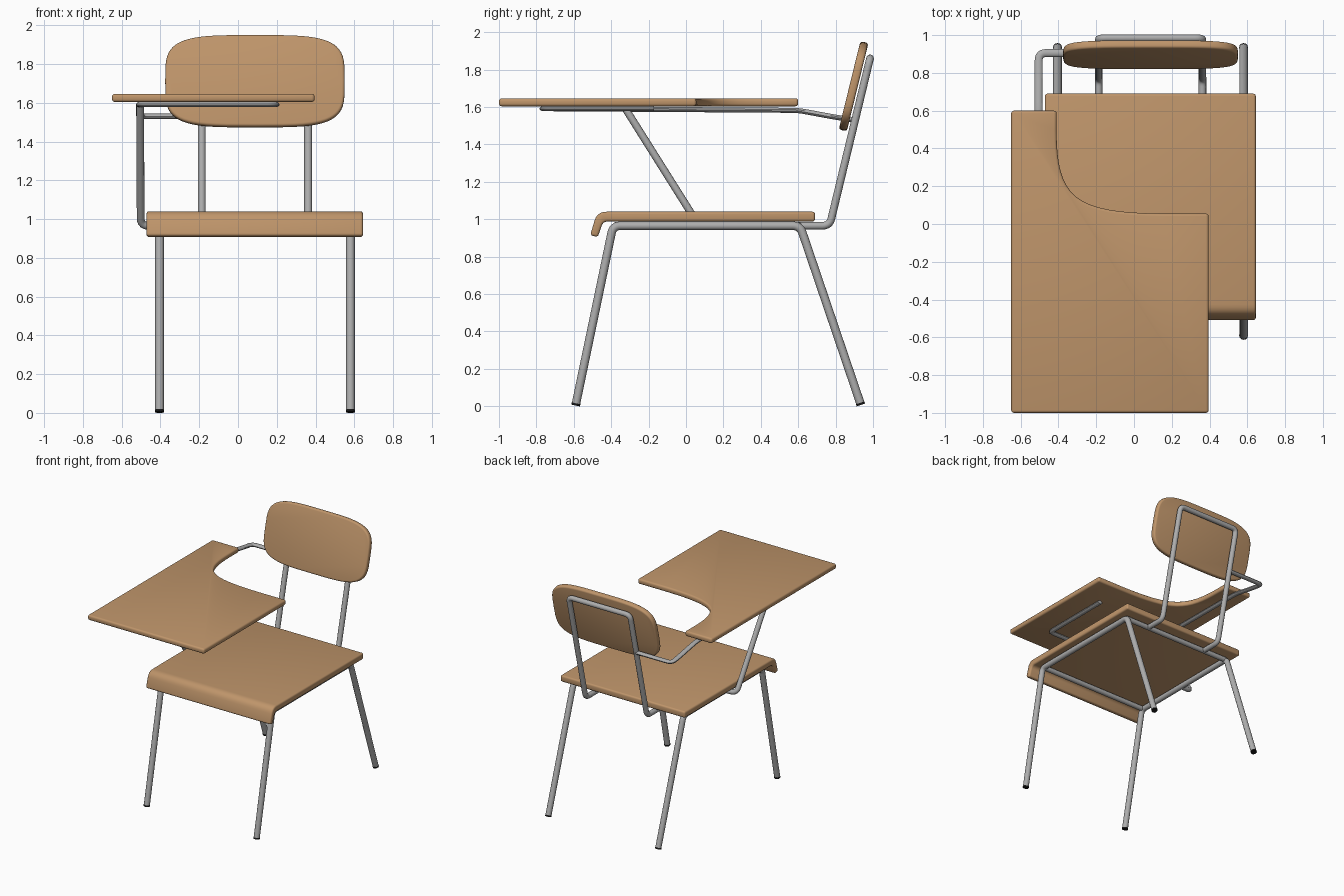
import bpy, bmesh, math
from mathutils import Vector

if "Cube" in bpy.data.objects:
    bpy.data.objects.remove(bpy.data.objects["Cube"])


def material(name, rgb):
    m = bpy.data.materials.new(name)
    m.diffuse_color = (*rgb, 1)
    m.use_nodes = True
    m.node_tree.nodes["Principled BSDF"].inputs["Base Color"].default_value = m.diffuse_color
    return m


WOOD = material("light wood", (0.52, 0.30, 0.145))
STEEL = material("grey steel", (0.42, 0.42, 0.42))
BLACK = material("black rubber", (0.008, 0.008, 0.008))


def activate(ob):
    bpy.ops.object.select_all(action='DESELECT')
    ob.select_set(True)
    bpy.context.view_layer.objects.active = ob


def rounded(points, radius, steps=6):
    """Polyline with its inner corners rounded off."""
    pts = [Vector(p) for p in points]
    out = [pts[0]]
    for a, b, c in zip(pts, pts[1:], pts[2:]):
        r = min(radius, (a - b).length * 0.45, (c - b).length * 0.45)
        p, q = b + (a - b).normalized() * r, b + (c - b).normalized() * r
        for i in range(steps + 1):
            t = i / steps
            out.append(p * (1 - t) ** 2 + b * 2 * t * (1 - t) + q * t * t)
    return out + [pts[-1]]


def tube(name, points, r, mat=STEEL, bend=0.04, flat=1.0):
    """Bent tube; flat < 1 squashes the section in height."""
    curve = bpy.data.curves.new(name, 'CURVE')
    curve.dimensions = '3D'
    curve.bevel_depth = r
    curve.bevel_resolution = 4
    curve.use_fill_caps = True
    path = rounded(points, bend)
    s = curve.splines.new('POLY')
    s.points.add(len(path) - 1)
    for sp, p in zip(s.points, path):
        sp.co = (p.x, p.y, p.z / flat, 1)
    curve.materials.append(mat)
    ob = bpy.data.objects.new(name, curve)
    bpy.context.collection.objects.link(ob)
    ob.scale.z = flat
    activate(ob)
    bpy.ops.object.convert(target='MESH')
    bpy.ops.object.transform_apply(location=False, rotation=False, scale=True)
    bpy.ops.object.shade_smooth_by_angle(angle=math.radians(40))
    return ob


def slab(name, outline, offset, bevel):
    """Wooden board: closed outline extruded by offset, with rounded edges."""
    bm = bmesh.new()
    face = bm.faces.new([bm.verts.new(p) for p in outline])
    ext = bmesh.ops.extrude_face_region(bm, geom=[face])
    verts = [v for v in ext['geom'] if isinstance(v, bmesh.types.BMVert)]
    bmesh.ops.translate(bm, vec=offset, verts=verts)
    bmesh.ops.recalc_face_normals(bm, faces=bm.faces)
    mesh = bpy.data.meshes.new(name)
    bm.to_mesh(mesh)
    bm.free()
    mesh.materials.append(WOOD)
    ob = bpy.data.objects.new(name, mesh)
    bpy.context.collection.objects.link(ob)
    mod = ob.modifiers.new("round edges", 'BEVEL')
    mod.width = bevel
    mod.segments = 3
    mod.angle_limit = math.radians(35)
    activate(ob)
    bpy.ops.object.modifier_apply(modifier=mod.name)
    bpy.ops.object.shade_smooth_by_angle(angle=math.radians(40))
    return ob


# Writing tablet with a curved cut-out for the sitter
P = [Vector(p) for p in ((-0.41, 0.5), (-0.41, 0.14), (-0.32, 0.06), (0.15, 0.055))]
cut = []
for i in range(17):
    t = i / 16
    cut.append(P[0] * (1 - t) ** 3 + P[1] * 3 * t * (1 - t) ** 2
               + P[2] * 3 * t * t * (1 - t) + P[3] * t ** 3)
plan = [(-0.65, -1), (-0.65, 0.6), (-0.41, 0.6)] + [tuple(c) for c in cut] \
    + [(0.395, 0.055), (0.395, -1)]
slab("writing_tablet", [(x, y, 1.604) for x, y in plan], (0, 0, 0.042), 0.014)

# Seat with a lip curling down at the front
top = rounded([(0, 0.69, 1.04), (0, -0.475, 1.04), (0, -0.512, 0.915)], 0.05)
under = rounded([(0, -0.472, 0.904), (0, -0.443, 0.988), (0, 0.69, 0.988)], 0.025)
slab("seat", [(-0.472, p.y, p.z) for p in top + under], (1.117, 0, 0), 0.013)

# Backrest: rounded, leaning backwards
MID = 0.0875
lean = math.atan(0.245)
normal = Vector((0, math.cos(lean), -math.sin(lean)))
up = Vector((0, math.sin(lean), math.cos(lean)))
centre = Vector((MID, 0.896, 1.711))
thick = 0.044
outline = []
for i in range(64):
    a = math.tau * i / 64
    c, s = math.cos(a), math.sin(a)
    u = 0.463 * math.copysign(abs(c) ** 0.5, c)
    v = 0.243 * math.copysign(abs(s) ** 0.5, s)
    outline.append(centre + Vector((u, 0, 0)) + up * v - normal * thick / 2)
slab("backrest", outline, normal * thick, 0.014)

# Leg frames: each side is one tube from front foot over the rail to back foot
RAIL = 0.965
for side, label in ((-1, "left"), (1, "right")):
    x = MID + side * 0.4925
    front, back = Vector((x, -0.59, 0.005)), Vector((x, 0.935, 0.008))
    knee_f, knee_b = Vector((x, -0.39, RAIL)), Vector((x, 0.61, RAIL))
    tube(label + "_leg_frame", [front, knee_f, knee_b, back], 0.0225)
    for end, knee, part in ((front, knee_f, "front"), (back, knee_b, "back")):
        tip = (knee - end).normalized()
        tube(f"{label}_{part}_foot", [end - tip * 0.001, end + tip * 0.011], 0.0235, BLACK)

# Cross bars below the seat
for name, y in (("front_cross_bar", -0.375), ("back_cross_bar", 0.6)):
    tube(name, [(MID - 0.4925, y, RAIL), (MID + 0.4925, y, RAIL)], 0.02)

# Back support hoop
xl, xr = MID - 0.2745, MID + 0.2745
tube("back_support", [(xl, 0.6, RAIL), (xl, 0.768, RAIL), (xl, 0.984, 1.86),
                      (xr, 0.984, 1.86), (xr, 0.768, RAIL), (xr, 0.6, RAIL)], 0.0205)

# Flattened arm from the backrest support to the underside of the tablet
tube("tablet_arm", [(xl, 0.905, 1.53), (-0.505, 0.905, 1.53), (-0.505, 0.8, 1.545),
                    (-0.505, 0.6, 1.582), (-0.505, -0.762, 1.591),
                    (0.193, -0.762, 1.591), (0.193, -0.17, 1.591)], 0.021, flat=0.65)

# Diagonal brace from the seat frame to the tablet
tube("tablet_brace", [(-0.405, 0.075, RAIL), (-0.502, 0.07, RAIL),
                      (-0.505, -0.32, 1.585)], 0.02, bend=0.05)
